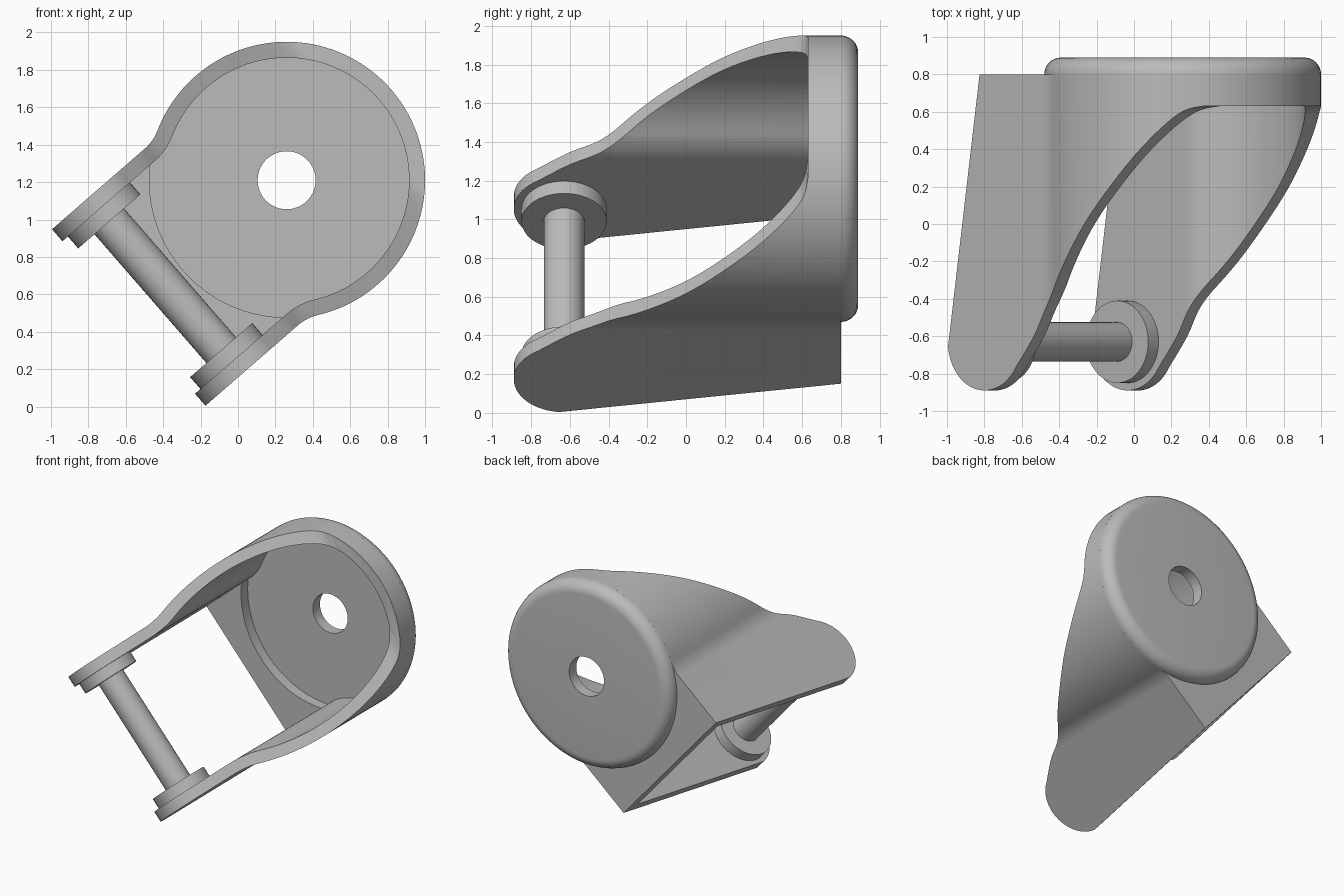
import bpy, bmesh
from math import sin, cos, pi, radians, sqrt, atan2, hypot
from mathutils import Matrix, Vector

if "Cube" in bpy.data.objects:
    bpy.data.objects.remove(bpy.data.objects["Cube"])

grey = bpy.data.materials.new("plain grey")
grey.use_nodes = True
grey.diffuse_color = (0.5, 0.5, 0.5, 1)
grey.node_tree.nodes["Principled BSDF"].inputs["Base Color"].default_value = (0.5, 0.5, 0.5, 1)

# Local frame: x runs from axle to hub, y is depth, z is the axle direction
PLACE = Matrix.Translation((0.26, 0, 1.21)) @ Matrix.Rotation(radians(-41), 4, "Y")
HUB_R, HALF_W, WALL = 0.74, 0.625, 0.085
BLEND = 0.25
BACK = 0.80
AXLE_X, AXLE_Y = -0.86, -0.63


def finish(bm, name):
    bmesh.ops.recalc_face_normals(bm, faces=bm.faces)
    mesh = bpy.data.meshes.new(name)
    bm.to_mesh(mesh)
    bm.free()
    mesh.materials.append(grey)
    ob = bpy.data.objects.new(name, mesh)
    bpy.context.collection.objects.link(ob)
    ob.matrix_world = PLACE
    return ob


def prism(name, pts, lo, hi, along_y):
    bm = bmesh.new()
    put = (lambda p, h: (p[0], h, p[1])) if along_y else (lambda p, h: (p[0], p[1], h))
    face = bm.faces.new([bm.verts.new(put(p, lo)) for p in pts])
    ext = bmesh.ops.extrude_face_region(bm, geom=[face])
    top = [v for v in ext["geom"] if isinstance(v, bmesh.types.BMVert)]
    bmesh.ops.translate(bm, verts=top, vec=Vector(put((0, 0), hi - lo)))
    return finish(bm, name)


def lathe(name, profile, steps, axis, centre=(0, 0, 0)):
    """Revolve (radius, height) points about the depth or the axle direction."""
    bm = bmesh.new()
    rings = []
    for i in range(steps):
        t = 2 * pi * i / steps
        ring = []
        for r, h in profile:
            u, v = r * cos(t), r * sin(t)
            co = (u, h, v) if axis == "Y" else (u, v, h)
            ring.append(bm.verts.new(Vector(co) + Vector(centre)))
        rings.append(ring)
    n = len(profile)
    for i in range(steps):
        a, b = rings[i], rings[(i + 1) % steps]
        for j in range(n):
            k = (j + 1) % n
            bm.faces.new((a[j], a[k], b[k], b[j]))
    return finish(bm, name)


def arc(cx, cy, r, a0, a1, n):
    return [(cx + r * cos(a0 + (a1 - a0) * i / n), cy + r * sin(a0 + (a1 - a0) * i / n))
            for i in range(n + 1)]


def section(inset, end):
    """Straight cheeks blended into the round hub, seen along the depth."""
    r, w, f = HUB_R - inset, HALF_W - inset, BLEND + inset
    fx, fy = -sqrt((r + f) ** 2 - (w + f) ** 2), w + f
    meet = atan2(fy, fx)
    upper = [(end, w)] + arc(fx, fy, f, -pi / 2, meet - pi, 10)
    upper += arc(0, 0, r, meet, 0, 40)[1:]
    return upper + [(x, -y) for x, y in reversed(upper[:-1])]


def spline(pts, n=6):
    out = []
    for i in range(len(pts) - 1):
        p0, p1, p2, p3 = [Vector(pts[min(max(i + k, 0), len(pts) - 1)]) for k in (-1, 0, 1, 2)]
        for s in range(n):
            t = s / n
            out.append(tuple(0.5 * (2 * p1 + (p2 - p0) * t + (2 * p0 - 5 * p1 + 4 * p2 - p3) * t * t
                                    + (3 * p1 - p0 - 3 * p2 + p3) * t ** 3)))
    return out + [pts[-1]]


def boolean(ob, cutter, op):
    mod = ob.modifiers.new("cut", "BOOLEAN")
    mod.operation, mod.object, mod.solver = op, cutter, "EXACT"
    bpy.context.view_layer.update()
    bpy.context.view_layer.objects.active = ob
    bpy.ops.object.modifier_apply(modifier=mod.name)
    bpy.data.objects.remove(cutter)


# Fork body: cheeks and hub wall, trimmed to the swept side outline
body = prism("fork_body", section(0, -1.3), -1.0, BACK, True)
tip = arc(AXLE_X, AXLE_Y, 0.26, pi + 0.1, 2 * pi - 0.55, 24)
sweep = spline([tip[-1], (-0.51, -0.6), (-0.41, -0.43), (-0.22, -0.2), (-0.055, 0),
                (0.12, 0.2), (0.3, 0.41), (0.47, 0.59), (0.56, 0.63)])
outline = tip + sweep[1:] + [(0.9, 0.63), (0.9, 0.9), (-0.88, 0.9)]
boolean(body, prism("side_cutter", outline, -1, 1, False), "INTERSECT")
boolean(body, prism("inner_cutter", section(WALL, -1.5), -1.2, BACK - WALL, True), "DIFFERENCE")

# Round recess through the back web, opening onto the hub floor
recess_r, inner_w = HUB_R - 0.006, HALF_W - WALL
corner = atan2(inner_w, -sqrt(recess_r ** 2 - inner_w ** 2))
recess = section(WALL, -0.6)[1:-1]
recess = [p for p in recess if hypot(*p) < recess_r - 0.005]
recess += arc(0, 0, recess_r, 2 * pi - corner, corner, 30)
boolean(body, prism("recess_cutter", recess, 0.6, 0.95, True), "DIFFERENCE")

# Hub cap with rounded rim and centre hole
rim = arc(HUB_R - 0.09, BACK, 0.09, 0, pi / 2, 8)
cap = lathe("hub_cap", [(0.155, BACK)] + rim + [(0.155, BACK + 0.09)], 96, "Y")
hole_parts = [body, cap]

# Axle and the two flanges on the inner faces of the cheeks
centre = (AXLE_X, AXLE_Y, 0)
axle = lathe("axle", [(0.001, -0.47), (0.105, -0.47), (0.105, 0.47), (0.001, 0.47)], 40, "Z", centre)
parts = hole_parts + [axle]
for side, name in ((1, "upper_flange"), (-1, "lower_flange")):
    lo, hi = side * 0.456, side * (inner_w + 0.002)
    parts.append(lathe(name, [(0.001, lo), (0.22, lo), (0.22, hi), (0.001, hi)], 48, "Z", centre))

# Smooth curved surfaces, keep edges crisp
bpy.ops.object.select_all(action="DESELECT")
for ob in parts:
    ob.select_set(True)
bpy.context.view_layer.objects.active = body
bpy.ops.object.shade_smooth_by_angle(angle=radians(30))
